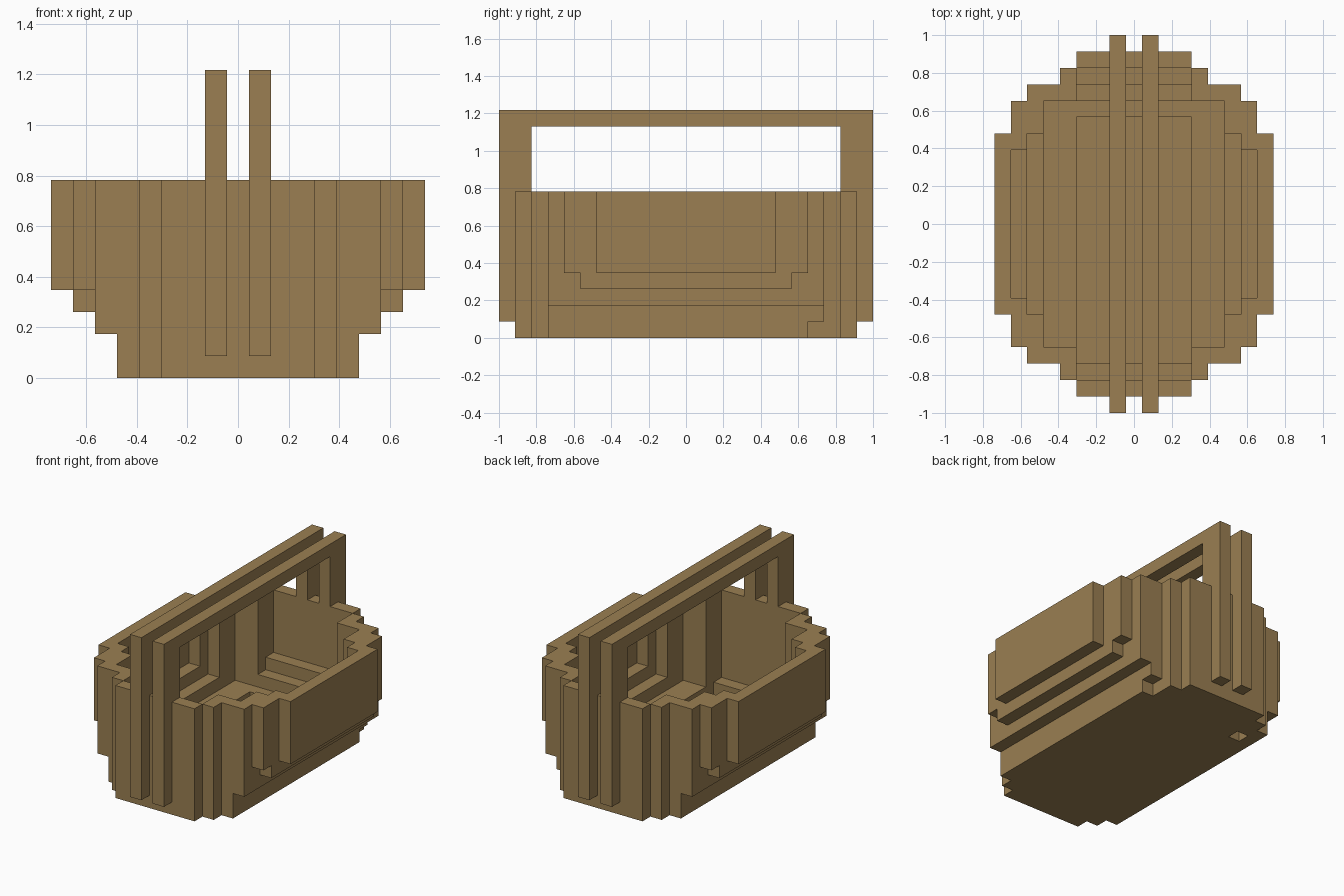
import bpy, bmesh, math
from mathutils import Vector

if "Cube" in bpy.data.objects:
    bpy.data.objects.remove(bpy.data.objects["Cube"], do_unlink=True)

UNIT = 2 / 23  # edge of one block

wood = bpy.data.materials.new("woven_tan")
wood.use_nodes = True
TAN = (0.325, 0.212, 0.084, 1)
wood.diffuse_color = TAN
wood.node_tree.nodes["Principled BSDF"].inputs["Base Color"].default_value = TAN


def block(xs, ys, zs):
    """Cells in inclusive x and y ranges, and z from bottom up to top."""
    return {(x, y, z) for x in range(xs[0], xs[1] + 1)
            for y in range(ys[0], ys[1] + 1) for z in range(*zs)}


def centred(hx, hy, bottom, top):
    return block((-hx, hx), (-hy, hy), (bottom, top))


def build(name, cells):
    """Skin the outside of a set of cells with flat faces."""
    bm = bmesh.new()
    verts = {}

    def vert(p):
        key = tuple(round(2 * c) for c in p)
        if key not in verts:
            verts[key] = bm.verts.new(p * UNIT)
        return verts[key]

    for cell in sorted(cells):
        mid = Vector(cell) + Vector((0, 0, 0.5))
        for axis in range(3):
            for sign in (-1, 1):
                n = Vector((0, 0, 0))
                n[axis] = sign
                if tuple(int(c + d) for c, d in zip(cell, n)) in cells:
                    continue
                u = Vector((0, 0, 0))
                u[(axis + 1) % 3] = 0.5
                v = n.cross(u)
                c = mid + n / 2
                bm.faces.new([vert(c + q) for q in (-u - v, u - v, u + v, v - u)])
    # merge coplanar squares into large flat panels
    bmesh.ops.dissolve_limit(bm, angle_limit=math.radians(1),
                             verts=bm.verts[:], edges=bm.edges[:])
    mesh = bpy.data.meshes.new(name)
    bm.to_mesh(mesh)
    bm.free()
    mesh.materials.append(wood)
    obj = bpy.data.objects.new(name, mesh)
    bpy.context.collection.objects.link(obj)


# Basket: stepped outer body, widening upward to the rim
RIM = 9
basket = set()
for hx, hy, bottom in ((3, 10, 0), (4, 9, 0), (5, 8, 0), (6, 8, 2),
                       (7, 6, 3), (7, 7, 4), (8, 5, 4)):
    basket |= centred(hx, hy, bottom, RIM)

# Hollow interior, stepping in toward the floor
for hx, hy, bottom in ((3, 8, 1), (3, 9, 2), (5, 7, 2), (6, 5, 3), (7, 4, 4)):
    basket -= centred(hx, hy, bottom, RIM)

# Raised steps along the back of the floor
for y, top in ((7, 2), (8, 3), (9, 4)):
    basket |= block((-3, 3), (y, y), (1, top))

# Small gaps in the bottom layer
basket -= {(5, 8, 0), (-4, 7, 0)}
build("basket_body", basket)

# Pair of handles: tall hoops with legs on the outside of both ends
for name, x in (("right_handle", -1), ("left_handle", 1)):
    hoop = block((x, x), (-11, 11), (1, 14)) - block((x, x), (-9, 9), (1, 13))
    build(name, hoop - basket)
